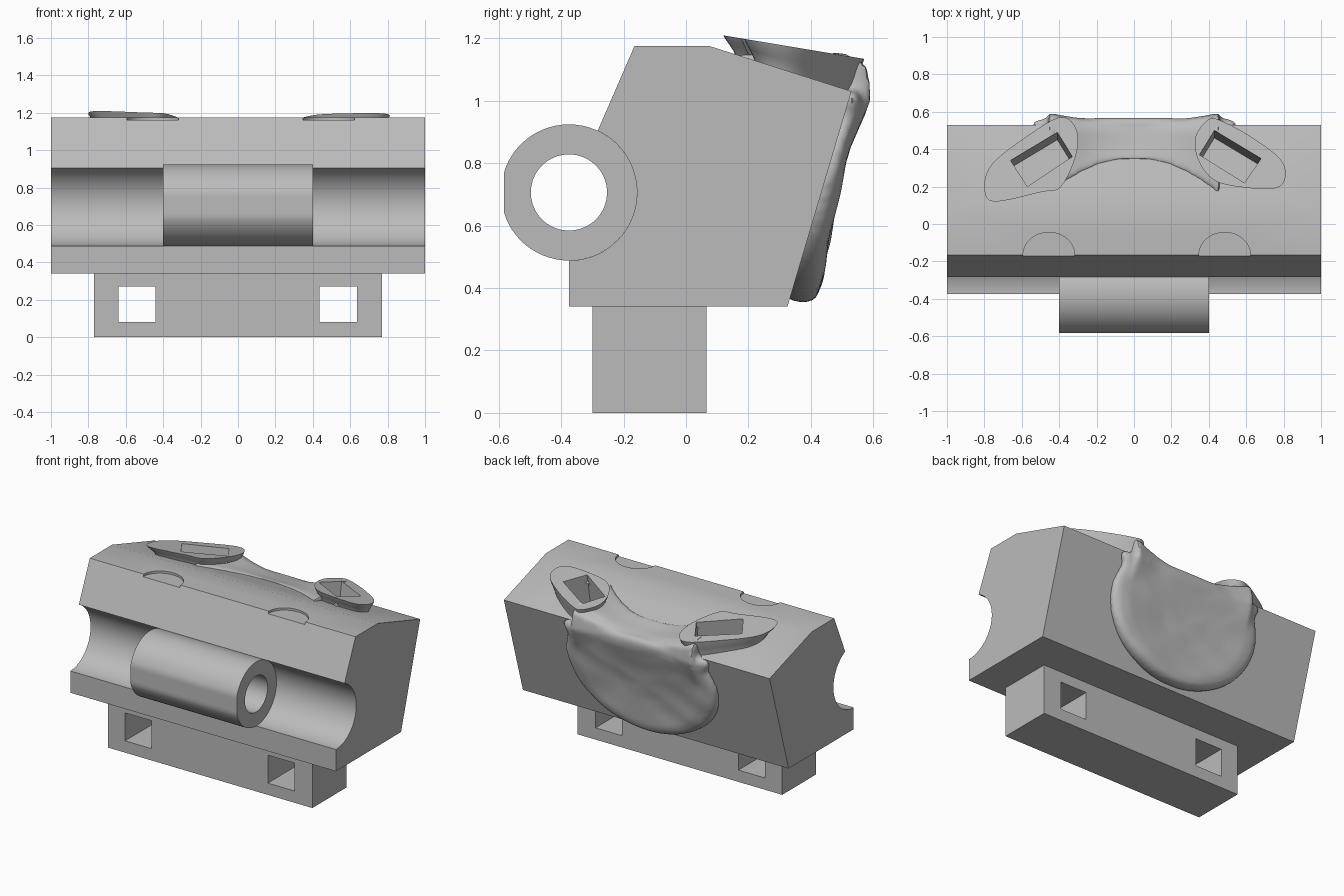
import bpy, bmesh, math
from mathutils import Vector

if "Cube" in bpy.data.objects:
    bpy.data.objects.remove(bpy.data.objects["Cube"])

grey = bpy.data.materials.new("plain_grey")
grey.use_nodes = True
grey.diffuse_color = (0.5, 0.5, 0.5, 1)
grey.node_tree.nodes["Principled BSDF"].inputs["Base Color"].default_value = (0.5, 0.5, 0.5, 1)


def loft(name, rings):
    """Closed solid through rings of equal point count."""
    bm = bmesh.new()
    loops = [[bm.verts.new(p) for p in ring] for ring in rings]
    for a, b in zip(loops, loops[1:]):
        for i in range(len(a)):
            j = (i + 1) % len(a)
            bm.faces.new((a[i], a[j], b[j], b[i]))
    bm.faces.new(loops[0])
    bm.faces.new(loops[-1])
    bmesh.ops.recalc_face_normals(bm, faces=bm.faces)
    mesh = bpy.data.meshes.new(name)
    bm.to_mesh(mesh)
    bm.free()
    mesh.materials.append(grey)
    obj = bpy.data.objects.new(name, mesh)
    bpy.context.collection.objects.link(obj)
    return obj


def extrude_x(name, profile, half):
    return loft(name, [[(x, y, z) for y, z in profile] for x in (-half, half)])


def box(name, x0, x1, y0, y1, z0, z1):
    return loft(name, [[(x, y0, z0), (x, y1, z0), (x, y1, z1), (x, y0, z1)] for x in (x0, x1)])


def activate(obj):
    bpy.ops.object.select_all(action='DESELECT')
    obj.select_set(True)
    bpy.context.view_layer.objects.active = obj


def apply(obj, kind, **settings):
    activate(obj)
    mod = obj.modifiers.new(kind.lower(), kind)
    for key, value in settings.items():
        setattr(mod, key, value)
    bpy.ops.object.modifier_apply(modifier=mod.name)


def cut(obj, cutters):
    for c in cutters:
        apply(obj, 'BOOLEAN', object=c, operation='DIFFERENCE', solver='EXACT')


def smooth(obj, degrees=35):
    activate(obj)
    bpy.ops.object.shade_smooth_by_angle(angle=math.radians(degrees))


def arc(start, end, count, r, cy=-0.375, cz=0.706):
    angles = [math.radians(start + (end - start) * i / count) for i in range(count + 1)]
    return [(cy + r * math.cos(a), cz + r * math.sin(a)) for a in angles]


# Main body with a round groove along the front
R = 0.218
body = extrude_x("body", [(-0.375, 0.34), (0.325, 0.34), (0.53, 1.03), (0.075, 1.175),
                          (-0.165, 1.175)] + arc(65, -90, 32, R), 1)

# Tube lying in the groove, with a flattened front and a bore
tube = extrude_x("tube", [(max(y, -0.583), z) for y, z in arc(0, 354.375, 63, R)], 0.4)
bore = extrude_x("bore_cutter", arc(0, 354.375, 63, 0.122), 0.6)
cut(tube, [bore])

# Mounting foot with two square through holes
foot = box("foot", -0.77, 0.77, -0.3, 0.065, 0, 0.34)
windows = [box("window_cutter", x, x + 0.2, -0.5, 0.3, 0.08, 0.27) for x in (-0.64, 0.435)]
cut(foot, windows)

# Shallow half-round recesses on the top front edge
recesses = []
for cx in (-0.455, 0.485):
    ring = [(cx + 0.138 * math.cos(i * math.tau / 48), -0.165 + 0.12 * math.sin(i * math.tau / 48))
            for i in range(48)]
    recesses.append(loft("recess_cutter", [[(x, y, z) for x, y in ring] for z in (1.16, 1.3)]))


def rim_z(y):
    return 1.21 - 0.167 * (y - 0.115)


def slope_z(y):
    return 1.175 - 0.319 * (y - 0.075)


# Angled rectangular sockets
right_socket = [(-0.66, 0.34), (-0.41, 0.49), (-0.33, 0.36), (-0.57, 0.2)]
left_socket = [(0.43, 0.5), (0.68, 0.35), (0.59, 0.22), (0.35, 0.37)]
sockets = []
for corners in (right_socket, left_socket):
    sockets.append(loft("socket_cutter", [
        [(x, y + 0.165 * d, rim_z(y) + d) for x, y in corners] for d in (-0.24, 0.1)]))


def spline(points, steps=5):
    """Closed smooth curve through points."""
    out, n = [], len(points)
    for i in range(n):
        a, b, c, d = (Vector(points[(i + k) % n]) for k in (-1, 0, 1, 2))
        for s in range(steps):
            t = s / steps
            out.append(0.5 * (2 * b + (c - a) * t + (2 * a - 5 * b + 4 * c - d) * t ** 2
                              + (3 * b - a - 3 * c + d) * t ** 3))
    return out


# Flat-topped pods around the sockets, narrowing towards the body
right_rim = [(-0.4, 0.57), (-0.31, 0.51), (-0.31, 0.37), (-0.39, 0.2), (-0.5, 0.17),
             (-0.75, 0.12), (-0.8, 0.2), (-0.76, 0.32), (-0.6, 0.45)]
left_rim = [(0.4, 0.56), (0.47, 0.55), (0.62, 0.47), (0.78, 0.35), (0.81, 0.25),
            (0.75, 0.19), (0.55, 0.2), (0.42, 0.24), (0.34, 0.35), (0.33, 0.47)]
pods = []
for name, rim in (("right_pod", right_rim), ("left_pod", left_rim)):
    curve = spline(rim)
    mid = sum(curve, Vector((0, 0))) / len(curve)
    rings = []
    for scale, t in ((0.8, 1.3), (0.83, 0.9), (0.9, 0.55), (0.97, 0.22), (1, 0)):
        ring = [mid + (p - mid) * scale for p in curve]
        rings.append([(p.x, p.y, rim_z(p.y) + (slope_z(p.y) - rim_z(p.y)) * t) for p in ring])
    pods.append(loft(name, rings))

# Rounded pad bulging from the sloping back
half = [(0.46, -0.02), (0.53, 0.13), (0.57, 0.35), (0.52, 0.6), (0.39, 0.8), (0.2, 0.93)]
outline = spline(half + [(0, 0.97)] + [(-x, v) for x, v in reversed(half)], 6)
edge, down = Vector((0, 0.53, 1.03)), Vector((0, -0.205, -0.69))
out = Vector((0, 0.69, -0.205)).normalized()
rings = []
for scale, lift in ((0.95, -0.6), (1, 0.1), (0.98, 0.6), (0.92, 0.92), (0.8, 1.05),
                    (0.55, 0.95), (0.3, 0.85), (0.05, 0.8)):
    ring = []
    for p in outline:
        x, v = p.x * scale, 0.45 + (p.y - 0.45) * scale
        ripple = 0.004 * math.sin(14 * x + 5 * v) * math.sin(17 * v)
        ring.append(Vector((x, 0, 0)) + edge + down * v
                    + out * (lift * (0.045 + 0.05 * max(v, 0) ** 2) + ripple))
    rings.append(ring)
pad = loft("back_pad", rings)

# Saddle sweeping over the top back edge between the pods
rings = []
for i in range(25):
    x = -0.46 + 0.92 * i / 24
    y0, h, yb = 0.34 - 0.9 * x * x, 0.02 + 0.5 * x * x, 0.55 + 0.22 * x * x
    ym = (y0 + 0.5) / 2
    rings.append([(x, y, z) for y, z in (
        (y0, slope_z(y0) - 0.03), (y0 + 0.01, slope_z(y0) + 0.004), (ym, slope_z(ym) + h * 0.5),
        (0.5, slope_z(0.5) + h), (yb - 0.01, 1.03 + h * 0.7), (yb, 1.0),
        (0.505, 0.8), (0.44, 0.8), (0.4, 0.95))])
saddle = loft("saddle", rings)

# Blend pad and saddle into one soft surface
activate(pad)
saddle.select_set(True)
bpy.ops.object.join()
apply(pad, 'REMESH', mode='VOXEL', voxel_size=0.014)
apply(pad, 'SMOOTH', factor=0.5, iterations=8)

# Cut sockets and recesses, then remove the cutters
cut(body, recesses + sockets)
for obj in pods + [pad]:
    cut(obj, sockets)
for c in [bore] + windows + recesses + sockets:
    bpy.data.objects.remove(c)

for obj in (body, tube, pad, *pods):
    smooth(obj)
